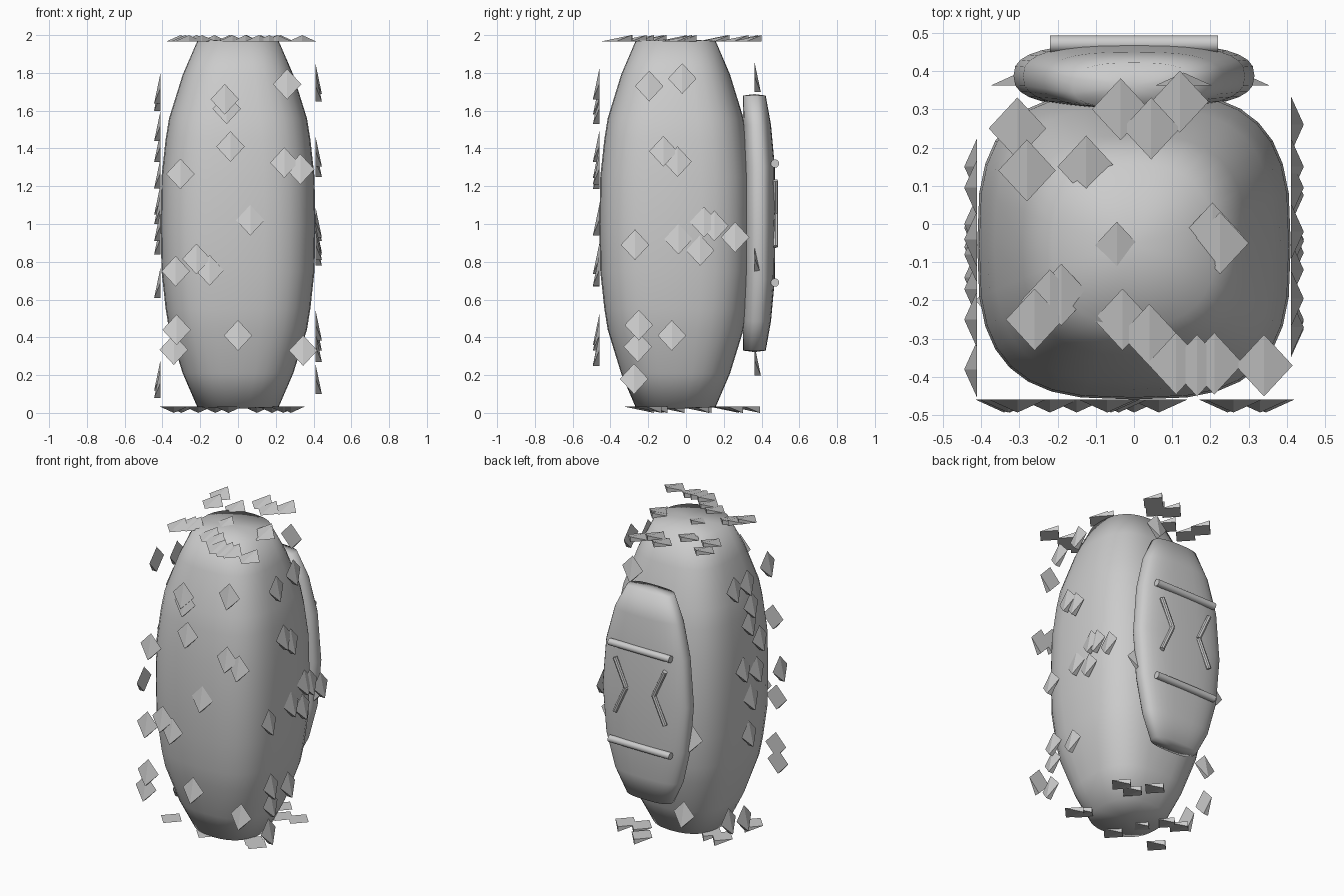
import bpy, bmesh
from math import cos, sin, pi, copysign
from mathutils import Vector

if "Cube" in bpy.data.objects:
    bpy.data.objects.remove(bpy.data.objects["Cube"])


def finish(name, bm, smooth):
    bmesh.ops.recalc_face_normals(bm, faces=bm.faces[:])
    me = bpy.data.meshes.new(name)
    bm.to_mesh(me)
    bm.free()
    for p in me.polygons:
        p.use_smooth = smooth
    ob = bpy.data.objects.new(name, me)
    bpy.context.collection.objects.link(ob)
    return ob


def loft(name, rings, seg=32):
    """Rings of (z, half x, y centre, half y, squareness), closed with shallow caps."""
    bm = bmesh.new()
    loops = []
    for z, hx, yc, hy, n in rings:
        loop = []
        for i in range(seg):
            c, s = cos(2 * pi * i / seg), sin(2 * pi * i / seg)
            x = copysign(abs(c) ** (2 / n), c) * hx
            y = copysign(abs(s) ** (2 / n), s) * hy
            loop.append(bm.verts.new((x, yc + y, z)))
        loops.append(loop)
    for a, b in zip(loops, loops[1:]):
        for i in range(seg):
            j = (i + 1) % seg
            bm.faces.new((a[i], a[j], b[j], b[i]))
    for loop, ring, bulge in ((loops[0], rings[0], -0.008), (loops[-1], rings[-1], 0.008)):
        tip = bm.verts.new((0, ring[2], ring[0] + bulge))
        for i in range(seg):
            bm.faces.new((loop[i], loop[(i + 1) % seg], tip))
    return finish(name, bm, True)


def rod(name, a, b, r, sides=16):
    """Straight capped rod between two points."""
    a, b = Vector(a), Vector(b)
    bpy.ops.mesh.primitive_cylinder_add(vertices=sides, radius=r, depth=(b - a).length,
                                        location=(a + b) / 2)
    ob = bpy.context.object
    ob.name = name
    ob.rotation_euler = (b - a).to_track_quat('Z', 'Y').to_euler()
    bpy.ops.object.shade_smooth_by_angle()


def flakes(name, points, place, normal, tail):
    """Diamond wedges on one plane, raised towards the tail end."""
    n, d = Vector(normal), Vector(tail)
    side = n.cross(d)
    w, l, h = 0.075, 0.081, 0.034
    bm = bmesh.new()
    for u, v in points:
        c = Vector(place(u, v))
        top, left, right, low, tip = [bm.verts.new(p) for p in (
            c - d * l, c - side * w, c + side * w, c + d * l, c + d * l + n * h)]
        bm.faces.new((top, left, low, right))
        bm.faces.new((top, left, tip))
        bm.faces.new((top, tip, right))
        bm.faces.new((left, low, tip))
        bm.faces.new((right, tip, low))
    finish(name, bm, False)


# Pod-shaped body, mirrored about mid height
half = [(0, .41, 3), (.25, .405, 3), (.45, .383, 2.95), (.56, .365, 2.9),
        (.79, .293, 2.7), (.97, .215, 2.4)]
levels = [(-t, r, n) for t, r, n in half[:0:-1]] + half
loft("body", [(1 + t, r, -.055, r * .985, n) for t, r, n in levels])

# Back pack
half = [(0, .315, .473, 2.7), (.3, .29, .47, 2.7), (.52, .235, .45, 2.7), (.675, .16, .422, 2.7)]
levels = [(-t, *r) for t, *r in half[:0:-1]] + half
loft("back_pack", [(1.005 + t, hx, (.302 + y) / 2, (y - .302) / 2, n) for t, hx, y, n in levels])

# Horizontal pack bars
for z in (.69, 1.32):
    rod("pack_bar", (-.22, .471, z), (.22, .471, z), .022)

# Inward-pointing chevron strips
for s in (-1, 1):
    for z in (.88, 1.23):
        rod("pack_chevron", (s * .18, .473, z), (s * .1, .473, 1.055), .015, 8)

# Flakes floating on the six sides
down, back = (0, 0, -1), (0, 1, 0)
flakes("front_flakes", [
    (-.07, 1.66), (-.06, 1.61), (.26, 1.74), (-.04, 1.41), (-.305, 1.265), (.245, 1.325),
    (.33, 1.29), (.065, 1.02), (-.33, .75), (-.22, .815), (-.15, .755), (0, .41),
    (-.325, .44), (-.34, .335), (.345, .33)],
    lambda u, v: (u, -.459, v), (0, -1, 0), down)
flakes("right_flakes", [
    (-.195, 1.73), (-.02, 1.77), (-.12, 1.385), (-.045, 1.33), (-.27, .89), (-.04, .92),
    (.095, 1.01), (.15, .99), (.075, .86), (.26, .93), (-.25, .465), (-.255, .35),
    (-.075, .41), (-.275, .18)],
    lambda u, v: (.41, u, v), (1, 0, 0), down)
flakes("left_flakes", [
    (.095, 1.685), (-.04, 1.68), (-.25, 1.72), (-.08, 1.52), (-.06, 1.41), (-.17, 1.27),
    (0, 1.13), (-.14, 1.08), (-.38, .99), (-.08, .92), (-.06, .69), (-.01, .16), (.15, .2)],
    lambda u, v: (-.41, u, v), (-1, 0, 0), down)
flakes("back_flakes", [(.13, 1.78), (-.24, .28), (-.3, .79), (.28, .82)],
       lambda u, v: (u, .362, v), (0, 1, 0), down)
flakes("top_flakes", [
    (-.305, .25), (-.28, .14), (-.125, .15), (-.035, .3), (.12, .32), (.045, .25),
    (-.045, -.075), (.205, -.025), (.225, -.05), (-.22, -.2), (-.26, -.25), (-.19, -.185),
    (-.03, -.25), (.04, -.29), (.11, -.365), (.165, -.37), (.21, -.365), (.34, -.37)],
    lambda u, v: (u, v, 1.966), (0, 0, 1), back)
flakes("bottom_flakes", [
    (.28, .22), (.18, .2), (.1, .31), (.24, -.18), (.28, -.21), (-.12, -.09), (-.21, .04),
    (-.3, .055), (-.34, -.2), (-.05, -.25)],
    lambda u, v: (u, v, .034), (0, 0, -1), back)
